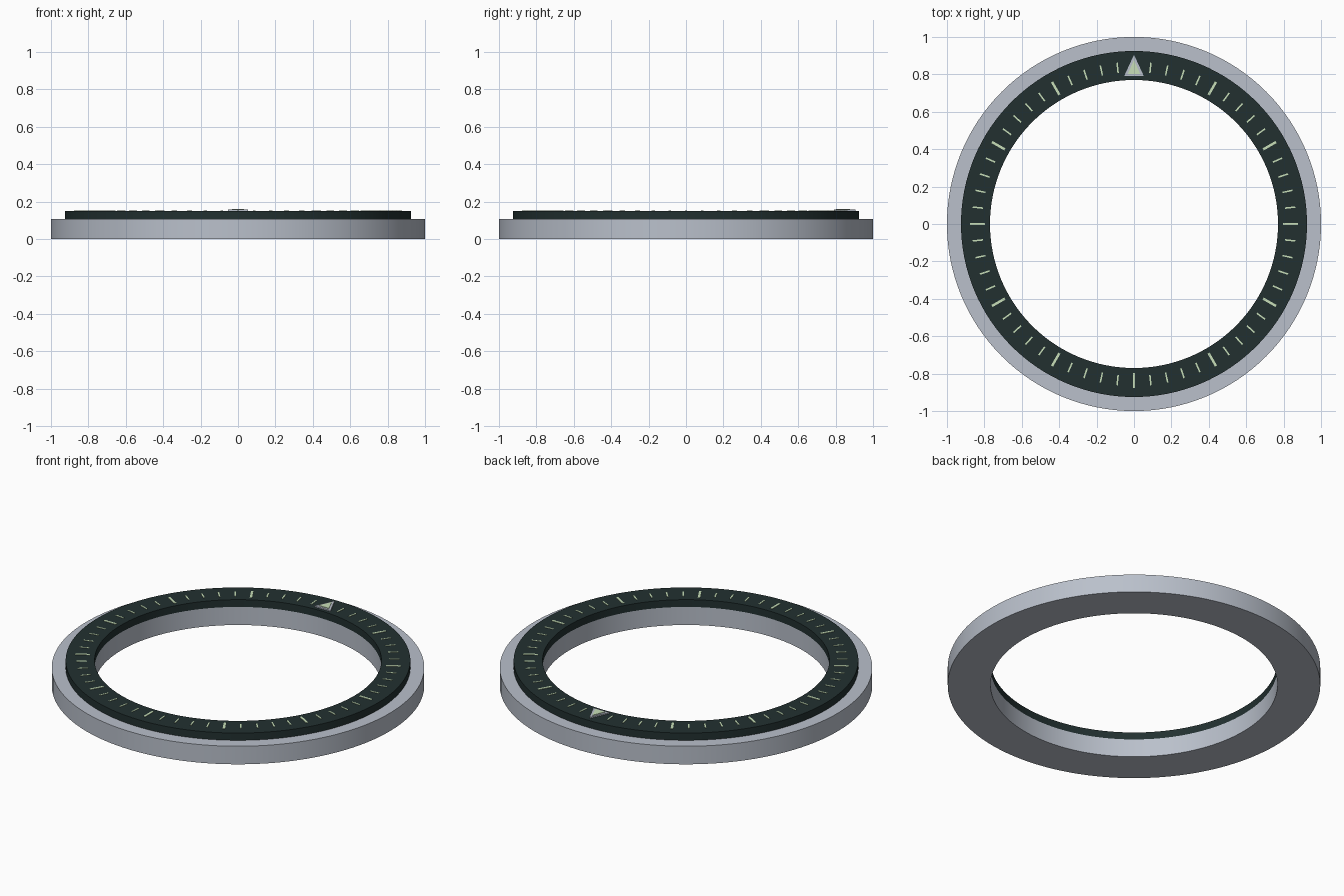
import bpy, bmesh, math
from mathutils import Matrix, Vector

cube = bpy.data.objects.get("Cube")
if cube:
    bpy.data.objects.remove(cube, do_unlink=True)


def material(name, rgb):
    mat = bpy.data.materials.new(name)
    mat.use_nodes = True
    mat.diffuse_color = (*rgb, 1)
    mat.node_tree.nodes["Principled BSDF"].inputs["Base Color"].default_value = (*rgb, 1)
    return mat


steel = material("brushed steel", (0.49, 0.53, 0.60))
dark = material("dark green ceramic", (0.016, 0.030, 0.030))
lume = material("pale green lume", (0.58, 0.74, 0.48))

SEGMENTS = 128
BORE = 0.77
RING_TOP = 0.107
INSERT_TOP = 0.15


def finish(name, bm, mat, smooth=False):
    bmesh.ops.recalc_face_normals(bm, faces=bm.faces)
    mesh = bpy.data.meshes.new(name)
    bm.to_mesh(mesh)
    bm.free()
    mesh.materials.append(mat)
    obj = bpy.data.objects.new(name, mesh)
    bpy.context.collection.objects.link(obj)
    if smooth:
        bpy.ops.object.select_all(action='DESELECT')
        obj.select_set(True)
        bpy.context.view_layer.objects.active = obj
        bpy.ops.object.shade_smooth_by_angle(angle=math.radians(30))
    return obj


def ring(name, inner, outer, low, high, mat):
    """Rectangular section spun about the z axis."""
    bm = bmesh.new()
    section = [(inner, low), (outer, low), (outer, high), (inner, high)]
    verts = [bm.verts.new((r, 0, z)) for r, z in section]
    edges = [bm.edges.new((verts[i - 1], verts[i])) for i in range(4)]
    bmesh.ops.spin(bm, geom=verts + edges, axis=(0, 0, 1), cent=(0, 0, 0),
                   angle=math.tau, steps=SEGMENTS, use_merge=True)
    bmesh.ops.remove_doubles(bm, verts=bm.verts, dist=1e-4)
    return finish(name, bm, mat, smooth=True)


def triangle(name, half_width, base, tip, low, high, mat):
    """Upright triangular plate pointing outward along +y."""
    bm = bmesh.new()
    corners = [(-half_width, base), (half_width, base), (0, tip)]
    face = bm.faces.new([bm.verts.new((x, y, low)) for x, y in corners])
    top = bmesh.ops.extrude_face_region(bm, geom=[face])["geom"]
    bmesh.ops.translate(bm, vec=(0, 0, high - low),
                        verts=[v for v in top if isinstance(v, bmesh.types.BMVert)])
    return finish(name, bm, mat)


# Steel body and the dark scale ring standing on it
ring("bezel_body", BORE, 1.0, 0, RING_TOP, steel)
ring("scale_insert", BORE, 0.925, RING_TOP, INSERT_TOP, dark)

# Minute marks, longer and wider at every fifth; the pointer replaces the first
bm = bmesh.new()
for minute in range(1, 60):
    major = minute % 5 == 0
    inner, outer, width = (0.797, 0.877, 0.013) if major else (0.812, 0.867, 0.008)
    place = (Matrix.Rotation(-math.tau * minute / 60, 4, 'Z')
             @ Matrix.Translation((0, (inner + outer) / 2, INSERT_TOP))
             @ Matrix.Diagonal(Vector((width, outer - inner, 0.005, 1))))
    bmesh.ops.create_cube(bm, size=1, matrix=place)
finish("minute_marks", bm, lume)

# Pointer: steel frame with a luminous centre
triangle("pointer_frame", 0.053, 0.79, 0.905, INSERT_TOP - 0.002, 0.157, steel)
triangle("pointer_lume", 0.033, 0.803, 0.877, 0.155, 0.16, lume)
